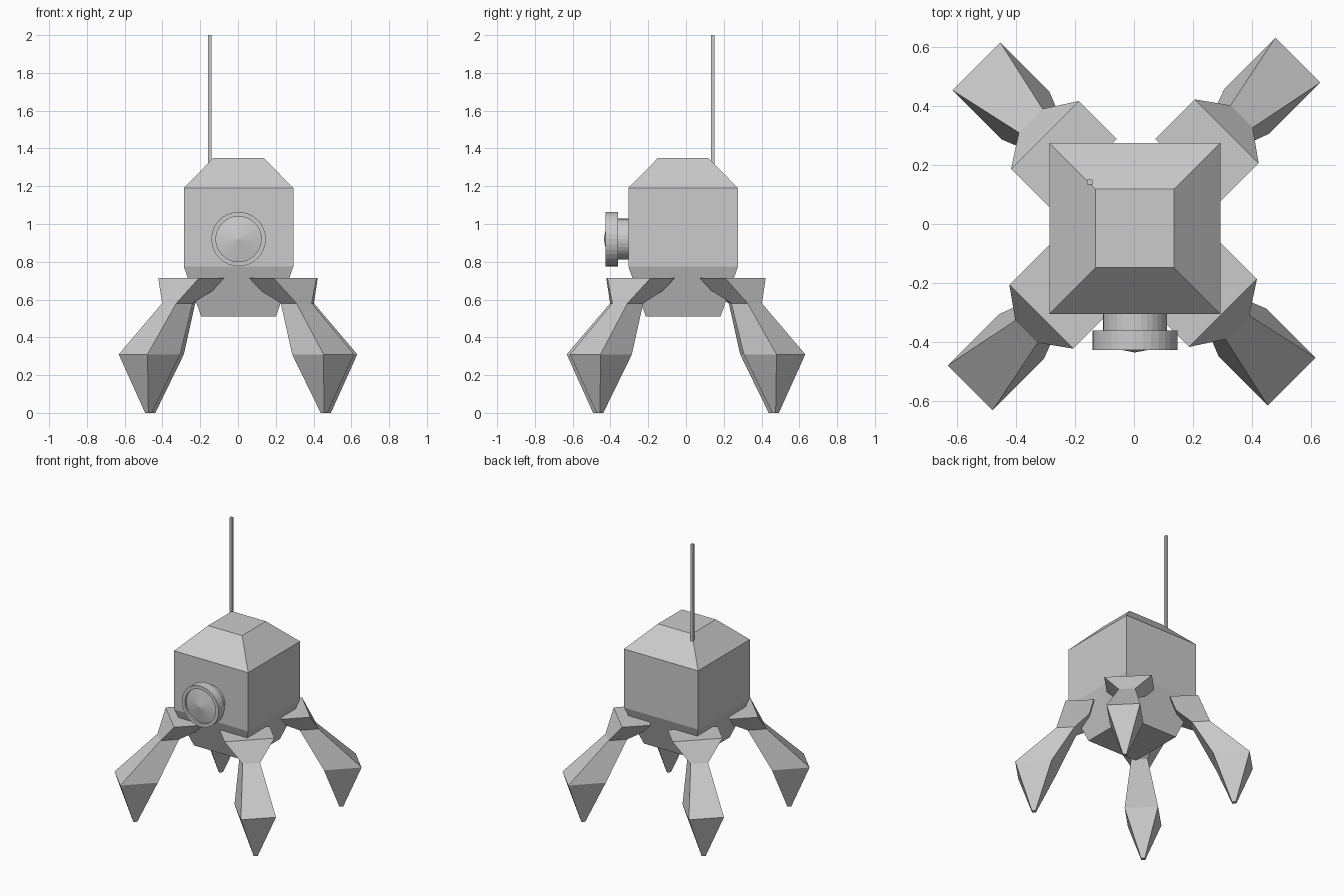
import bpy
import math

if "Cube" in bpy.data.objects:
    bpy.data.objects.remove(bpy.data.objects["Cube"])

grey = bpy.data.materials.new("light_grey")
grey.diffuse_color = (0.6, 0.6, 0.6, 1)
grey.use_nodes = True
grey.node_tree.nodes["Principled BSDF"].inputs["Base Color"].default_value = grey.diffuse_color


def build(name, verts, faces):
    mesh = bpy.data.meshes.new(name)
    mesh.from_pydata(verts, [], faces)
    mesh.materials.append(grey)
    obj = bpy.data.objects.new(name, mesh)
    bpy.context.collection.objects.link(obj)
    # consistent outward normals
    bpy.context.view_layer.objects.active = obj
    obj.select_set(True)
    bpy.ops.object.mode_set(mode='EDIT')
    bpy.ops.mesh.select_all(action='SELECT')
    bpy.ops.mesh.normals_make_consistent(inside=False)
    bpy.ops.object.mode_set(mode='OBJECT')
    obj.select_set(False)
    return obj


def loft(name, rings):
    """Bridge equal-length rings and cap both ends."""
    n = len(rings[0])
    verts = [v for ring in rings for v in ring]
    faces = [(i * n + j, i * n + (j + 1) % n, (i + 1) * n + (j + 1) % n, (i + 1) * n + j)
             for i in range(len(rings) - 1) for j in range(n)]
    faces += [tuple(range(n)), tuple(range(len(verts) - n, len(verts)))]
    return build(name, verts, faces)


def square(cx, cy, h, z):
    return [(cx - h, cy - h, z), (cx + h, cy - h, z), (cx + h, cy + h, z), (cx - h, cy + h, z)]


def circle(r, y, n=32):
    return [(0.003 + r * math.cos(2 * math.pi * k / n), y,
             0.92 + r * math.sin(2 * math.pi * k / n)) for k in range(n)]


# body: tapered belly, straight walls and sloped roof
loft("body", [square(0.003, -0.015, h, z) for h, z in
              ((0.198, 0.51), (0.29, 0.775), (0.29, 1.19), (0.133, 1.35))])

# antenna standing on the rear left roof corner
loft("antenna", [square(-0.15, 0.142, 0.009, z) for z in (1.25, 2.0)])

# eye: neck, wide rim with a shallow recess, and a low cone lens
loft("eye", [circle(r, y) for r, y in
             ((0.108, -0.29), (0.108, -0.361), (0.144, -0.361), (0.144, -0.426),
              (0.12, -0.426), (0.12, -0.412), (0.001, -0.435))])

# leg outline: (distance outward, height, half width)
LEG = [(0.435, 0.715, 0.158), (0.505, 0.58, 0.055), (0.385, 0.58, 0.055),
       (0.285, 0.645, 0.10), (0.25, 0.715, 0.158),        # hip
       (0.77, 0.31, 0.111), (0.53, 0.31, 0.111),          # ankle
       (0.67, 0.0, 0.0125), (0.645, 0.0, 0.0125)]         # tip
SIDE = [(0, 1, 2), (0, 2, 3, 4), (1, 5, 6, 2), (5, 7, 8, 6)]
OUTLINE = [0, 1, 5, 7, 8, 6, 2, 3, 4]


def leg(name, sx, sy, radial, wide):
    s = math.sqrt(0.5)
    verts = []
    for side in (1, -1):
        for r, z, w in LEG:
            r, w = r * radial, w * wide * side
            verts.append((sx * (r - w) * s, sy * (r + w) * s, z))
    n = len(LEG)
    faces = SIDE + [tuple(i + n for i in f) for f in SIDE]
    for a, b in zip(OUTLINE, OUTLINE[1:] + OUTLINE[:1]):
        faces.append((a, b, b + n, a + n))
    build(name, verts, faces)


leg("front_left_leg", -1, -1, 1.02, 0.97)
leg("rear_right_leg", 1, 1, 1.02, 0.97)
leg("front_right_leg", 1, -1, 0.98, 1.03)
leg("rear_left_leg", -1, 1, 0.98, 1.03)
